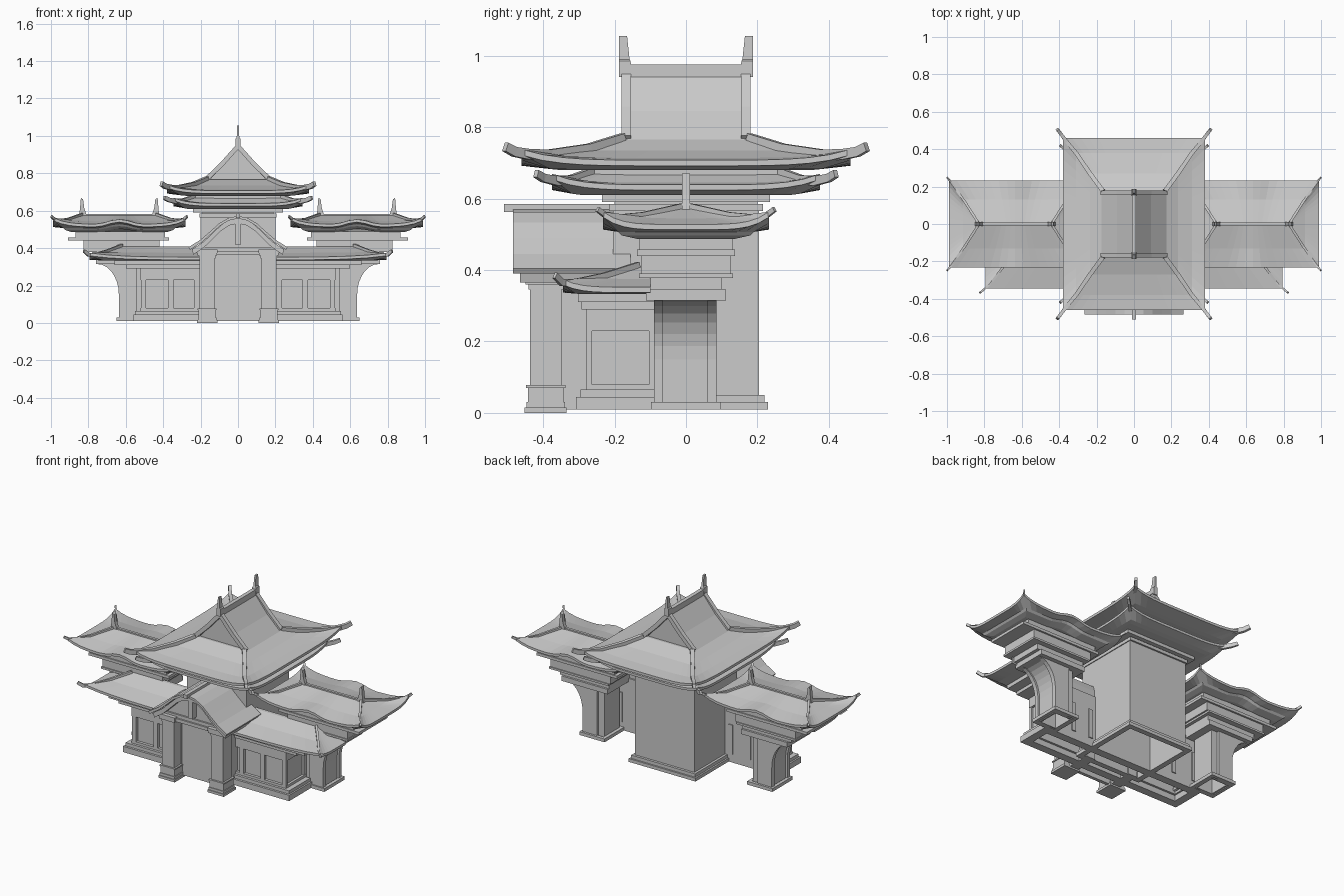
import bpy, bmesh, math
from mathutils import Vector

cube = bpy.data.objects.get("Cube")
if cube:
    bpy.data.objects.remove(cube)

grey = bpy.data.materials.new("stone_grey")
grey.use_nodes = True
COLOUR = (0.6, 0.6, 0.6, 1)
grey.diffuse_color = COLOUR
grey.node_tree.nodes["Principled BSDF"].inputs["Base Color"].default_value = COLOUR


def finish(name, bm):
    bmesh.ops.remove_doubles(bm, verts=bm.verts, dist=1e-5)
    bmesh.ops.recalc_face_normals(bm, faces=bm.faces)
    mesh = bpy.data.meshes.new(name)
    bm.to_mesh(mesh)
    bm.free()
    mesh.materials.append(grey)
    ob = bpy.data.objects.new(name, mesh)
    bpy.context.collection.objects.link(ob)
    return ob


def loft(bm, rings, caps=True):
    loops = [[bm.verts.new(p) for p in r] for r in rings]
    for a, b in zip(loops, loops[1:]):
        for i in range(len(a)):
            j = (i + 1) % len(a)
            bm.faces.new((a[i], a[j], b[j], b[i]))
    if caps:
        bm.faces.new(loops[0][::-1])
        bm.faces.new(loops[-1])


def rect(x0, x1, y0, y1, z):
    return [(x0, y0, z), (x1, y0, z), (x1, y1, z), (x0, y1, z)]


def box(name, x0, x1, y0, y1, z0, z1):
    bm = bmesh.new()
    loft(bm, [rect(x0, x1, y0, y1, z) for z in (z0, z1)])
    return finish(name, bm)


def frame(name, x0, x1, y0, y1, z0, z1, t):
    """Hollow rectangular wall ring of thickness t, open above and below."""
    bm = bmesh.new()
    loft(bm, [rect(x0 + d, x1 - d, y0 + d, y1 - d, z)
              for d, z in ((0, z0), (0, z1), (t, z1), (t, z0), (0, z0))], caps=False)
    return finish(name, bm)


def slab(name, cx, cy, hx, hy, z0, z1):
    return box(name, cx - hx, cx + hx, cy - hy, cy + hy, z0, z1)


def prism(name, profile, y0, y1):
    """Extrude an x-z outline along y."""
    bm = bmesh.new()
    loft(bm, [[(x, y, z) for x, z in profile] for y in (y0, y1)])
    return finish(name, bm)


def rib(name, points, w, h, tip=1.0):
    """Sweep a rectangular section along a path, tapering to its end."""
    pts = [Vector(p) for p in points]
    bm, rings = bmesh.new(), []
    for i, p in enumerate(pts):
        d = (pts[min(i + 1, len(pts) - 1)] - pts[max(i - 1, 0)]).normalized()
        side = Vector((-d.y, d.x, 0)).normalized()
        up = d.cross(side)
        up = up if up.z > 0 else -up
        s = 1 + (tip - 1) * i / (len(pts) - 1)
        rings.append([p + side * w * a * s + up * h * b * s
                      for a, b in ((-.5, -.5), (.5, -.5), (.5, .5), (-.5, .5))])
    loft(bm, rings)
    return finish(name, bm)


def hip_roof(name, cx, cy, rings, y_max=9, bump=0):
    """Loft rectangles (half x, half y, z, corner lift, bump share) into a flared roof."""
    n, loops = 16, []
    for hx, hy, z, lift, share in rings:
        loop = []
        for ax, ay, bx, by in ((-1, -1, 1, -1), (1, -1, 1, 1), (1, 1, -1, 1), (-1, 1, -1, -1)):
            for i in range(n):
                t = i / n
                u, v = ax + (bx - ax) * t, ay + (by - ay) * t
                x, y = u * hx, v * hy
                dz = lift * abs(2 * t - 1) ** 5
                if ax != bx and abs(x) < 0.13:
                    dz += bump * share * (0.5 + 0.5 * math.cos(math.pi * x / 0.13))
                loop.append((cx + x, min(cy + y, y_max), z + dz))
        loops.append(loop)
    bm = bmesh.new()
    loft(bm, loops)
    return finish(name, bm)


def hip_ribs(name, cx, cy, path, w, h, y_signs=(-1, 1)):
    for sx in (-1, 1):
        for sy in y_signs:
            rib(name, [(cx + sx * x, cy + sy * y, z) for x, y, z in path], w, h, 0.7)


# Central tower: hollow body and solid cornices
for hx, hy, z0, z1, t in ((.225, .23, .01, .03, .03), (.215, .22, .03, .05, .02), (.2, .205, .01, .565, .008)):
    frame("tower_wall", -hx, hx, -hy, hy, z0, z1, t)
for hx, hy, z0, z1 in ((.205, .215, .565, .585), (.24, .235, .59, .612), (.19, .2, .58, .6), (.24, .27, .655, .69)):
    slab("tower_cornice", 0, 0, hx, hy, z0, z1)

# Tower roofs
hip_roof("lower_tower_roof", 0, 0, [
    (.27, .29, .61, 0, 0), (.29, .32, .614, 0, 0), (.345, .375, .624, .03, 0), (.345, .375, .639, .03, 0),
    (.29, .32, .645, .01, 0), (.22, .25, .675, 0, 0)])
hip_ribs("lower_tower_hip", 0, 0, [(.22, .25, .676), (.29, .32, .652), (.335, .365, .65),
                                   (.37, .4, .658), (.395, .42, .67)], .02, .03)
hip_roof("main_roof", 0, 0, [
    (.28, .35, .68, 0, 0), (.31, .38, .683, 0, 0), (.38, .46, .692, .03, 0), (.38, .46, .708, .03, 0),
    (.31, .38, .714, .01, 0), (.235, .27, .735, 0, 0), (.165, .17, .768, 0, 0)])
hip_ribs("main_hip", 0, 0, [(.165, .175, .765), (.235, .27, .737), (.31, .38, .722),
                            (.36, .44, .724), (.39, .48, .731), (.41, .506, .745)], .024, .036)
prism("upper_gable", [(-.15, .765), (.15, .765), (0, .94)], -.155, .155)
for s in (-1, 1):
    prism("upper_slope", [(0, .955), (s * .09, .845), (s * .175, .765), (s * .15, .765), (0, .935)], -.165, .165)
    for e in (-1, 1):
        rib("gable_rake", [(0, e * .167, .945), (s * .085, e * .167, .85), (s * .17, e * .167, .768)], .026, .024)
    # Ridge end finials
    bm = bmesh.new()
    loft(bm, [[(-a, s * y0, z), (a, s * y0, z), (a, s * y1, z), (-a, s * y1, z)]
              for a, y0, y1, z in ((.013, .152, .187, .94), (.013, .155, .187, .985),
                                   (.007, .158, .187, .99), (.005, .165, .187, 1.055))])
    finish("ridge_finial", bm)
box("main_ridge", -.012, .012, -.16, .16, .94, .975)

# Side wings
for s in (-1, 1):
    cx = s * .635

    def span(x0, x1):
        return min(s * x0, s * x1), max(s * x0, s * x1)

    for x0, x1, hy, z0, z1 in ((.45, .76, .112, .315, .345), (.45, .78, .1, .345, .38),
                               (.43, .83, .132, .378, .39), (.42, .825, .126, .39, .44),
                               (.37, .91, .137, .44, .457), (.39, .87, .13, .457, .49)):
        box("wing_cornice", *span(x0, x1), -hy, hy, z0, z1)
    frame("wing_plinth", *span(.48, .65), -.098, .098, .01, .03, .02)
    # Hollow pier with an outward curving bracket and raised edge frames
    curve = [(.74 - .115 * math.cos(a), .15 + .165 * math.sin(a))
             for a in [math.pi / 2 * i / 7 for i in range(8)]]
    frame("pier_shaft", *span(.5, .625), -.075, .07, .01, .15, .01)
    prism("pier_bracket", [(s * x, z) for x, z in [(.5, .315), (.5, .15)] + curve], -.075, .07)
    for y0, y1 in ((-.09, -.065), (.06, .085)):
        edge = [(.54, .315), (.54, .01), (.637, .01)] + [(x + .012, z) for x, z in curve]
        prism("pier_frame", [(s * x, z) for x, z in edge], y0, y1)
    hip_roof("wing_roof", cx, 0, [
        (.26, .135, .487, 0, .6), (.29, .18, .497, 0, .8), (.3, .19, .507, 0, .9), (.355, .232, .513, .035, 1),
        (.355, .232, .528, .035, 1), (.28, .13, .545, .006, .4), (.2, .008, .575, 0, 0)], bump=.026)
    hip_ribs("wing_hip", cx, 0, [(.2, .01, .577), (.27, .12, .553), (.32, .19, .547),
                                 (.345, .225, .553), (.363, .248, .57)], .014, .02)
    box("wing_ridge", cx - .2, cx + .2, -.008, .008, .565, .583)
    for e in (-1, 1):
        prism("wing_finial", [(cx + e * x, z) for x, z in
              ((.172, .57), (.215, .57), (.21, .61), (.205, .67), (.193, .66), (.187, .615))], -.011, .011)

# Front hall: open plinth, panelled walls, cornice
for hx, y0, z0, z1, t in ((.56, -.308, .01, .045, .05), (.55, -.295, .045, .065, .05),
                          (.52, -.28, .065, .08, .03), (.505, -.263, .06, .3, .01),
                          (.52, -.28, .23, .295, .03)):
    frame("hall_wall", -hx, hx, y0, -.09, z0, z1, t)
for hx, y0, z0, z1 in ((.6, -.293, .29, .31), (.66, -.303, .31, .335)):
    box("hall_cornice", -hx, hx, y0, -.09, z0, z1)
for s in (-1, 1):
    for x in (.22, .36, .505):
        slab("hall_post", s * x, -.2715, .014, .0085, .06, .24)
    for x in (.24, .36, .505):
        slab("hall_back_post", s * x, -.094, .014, .01, .06, .24)
hip_roof("hall_roof", 0, -.12, [
    (.67, .17, .333, 0, 0), (.72, .19, .334, 0, 0), (.795, .225, .337, .022, 0), (.795, .225, .352, .022, 0),
    (.7, .11, .375, .005, 0), (.62, .01, .41, 0, 0)], y_max=-.1)
hip_ribs("hall_hip", 0, -.12, [(.62, .012, .41), (.7, .11, .38), (.76, .19, .364),
                               (.8, .228, .365), (.823, .247, .385)], .014, .026, y_signs=(-1,))

# Entrance porch
arch = [(0, .572), (.05, .562), (.1, .533), (.15, .488), (.2, .445), (.265, .405)]
full = [(-x, z) for x, z in arch[:0:-1]] + arch


def arch_band(name, scale, drop, thick, y0, y1):
    top = [(x * scale, z - drop) for x, z in full]
    prism(name, top + [(x * .97, z - thick) for x, z in reversed(top)], y0, y1)


arch_band("porch_roof", 1, 0, .014, -.485, -.155)
arch_band("porch_arch_trim", .93, .012, .028, -.465, -.16)
prism("porch_pediment", [(x * .9, z - .025) for x, z in full], -.42, -.17)
box("porch_ridge", -.012, .012, -.51, -.155, .562, .585)
box("pediment_post", -.016, .016, -.46, -.41, .42, .56)
box("porch_lintel", -.2, .2, -.43, -.34, .38, .405)
box("porch_beam", -.12, .12, -.44, -.34, .365, .385)
box("porch_door", -.125, .125, -.365, -.345, .01, .39)
for s in (-1, 1):
    for h, z0, z1 in ((.055, 0, .015), (.05, .015, .03), (.046, .03, .07), (.051, .07, .078),
                      (.04, .078, .35), (.044, .345, .36), (.052, .36, .375), (.056, .375, .392)):
        slab("porch_pillar", s * .165, -.393, h, h + .004, z0, z1)
    slab("porch_side_wall", s * .15, -.28, .03, .09, .01, .39)
